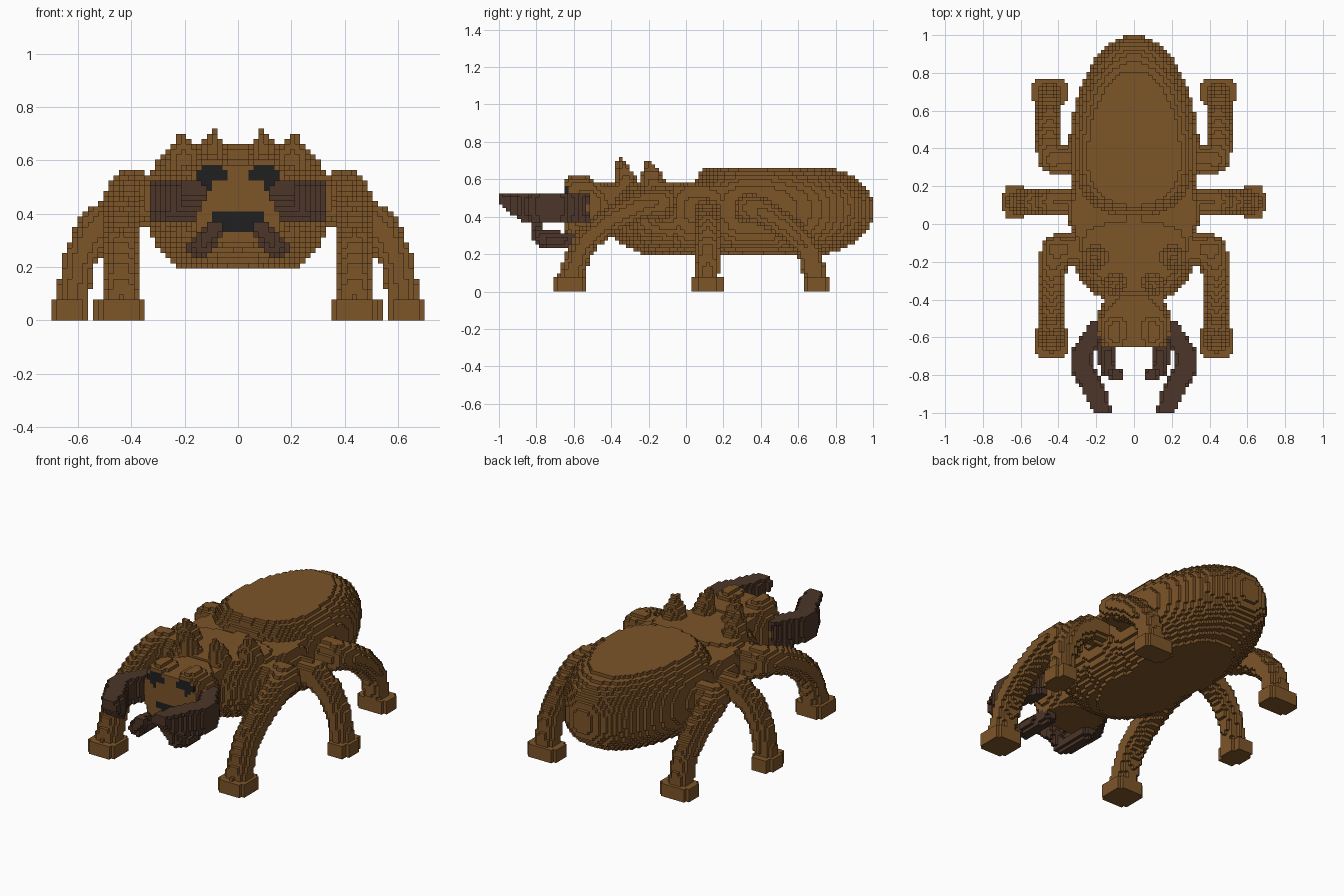
import bpy, bmesh, math
from mathutils import Vector

if "Cube" in bpy.data.objects:
    bpy.data.objects.remove(bpy.data.objects["Cube"], do_unlink=True)

H = 2 / 103  # edge length of one block


def make_material(name, rgb):
    m = bpy.data.materials.new(name)
    m.use_nodes = True
    m.diffuse_color = (*rgb, 1)
    bsdf = m.node_tree.nodes["Principled BSDF"]
    bsdf.inputs["Base Color"].default_value = (*rgb, 1)
    bsdf.inputs["Roughness"].default_value = 0.9
    return m


BROWN = make_material("shell brown", (0.205, 0.090, 0.022))
DARK = make_material("mandible dark brown", (0.072, 0.036, 0.021))
BLACK = make_material("eye black", (0.014, 0.014, 0.014))


# Shape tests: each returns a function telling whether a point is inside
def egg(center, rx, ry_front, ry_back, rz_low, rz_high, z_low, z_high, front_power=2, z_power=2):
    def inside(p):
        d = p - Vector(center)
        ry, e = (ry_front, front_power) if d.y < 0 else (ry_back, 2)
        rz = rz_low if d.z < 0 else rz_high
        return (z_low < p.z < z_high and
                (d.x / rx) ** 2 + abs(d.y / ry) ** e + abs(d.z / rz) ** z_power <= 1)
    return inside


def limb(points):
    """Chain of tapered round segments; each point is x, y, z, radius."""
    pts = [(Vector(q[:3]), q[3]) for q in points]

    def inside(p):
        for (a, ra), (b, rb) in zip(pts, pts[1:]):
            ab = b - a
            t = min(1, max(0, (p - a).dot(ab) / ab.length_squared))
            if (p - a - ab * t).length <= ra + (rb - ra) * t:
                return True
        return False
    return inside


def box(lo, hi):
    return lambda p: all(lo[i] < p[i] < hi[i] for i in range(3))


def union(*shapes):
    return lambda p: any(s(p) for s in shapes)


def mirrored(shape, side):
    return lambda p: p.x * side > 0 and shape(Vector((abs(p.x), p.y, p.z)))


filled = {}  # block -> part name
parts = []


def center_of(c):
    return Vector(((c[0] + 0.5) * H, c[1] * H, (c[2] + 0.5) * H))


def add_part(name, inside, lo, hi, mats=(BROWN,), rule=None):
    """Fill every free block of the bounds whose centre is inside the shape."""
    cells = []
    for i in range(math.floor(lo[0] / H), math.ceil(hi[0] / H) + 1):
        for j in range(max(-51, math.floor(lo[1] / H)), min(51, math.ceil(hi[1] / H)) + 1):
            for k in range(max(0, math.floor(lo[2] / H)), math.ceil(hi[2] / H) + 1):
                c = (i, j, k)
                if c not in filled and inside(center_of(c)):
                    filled[c] = name
                    cells.append(c)
    parts.append((name, cells, mats, rule))


def add_pair(name, shape, lo, hi, mats=(BROWN,)):
    add_part("left_" + name, mirrored(shape, 1), lo, hi, mats)
    add_part("right_" + name, mirrored(shape, -1), (-hi[0], lo[1], lo[2]), (-lo[0], hi[1], hi[2]), mats)


# Body: abdomen, thorax and the waist between them as flattened eggs
add_part("abdomen", egg((0, 0.35, 0.44), 0.346, 0.335, 0.65, 0.295, 0.28, 0.19, 0.66, 2.5, 2.5),
         (-0.4, 0, 0.15), (0.4, 1, 0.7))
add_part("thorax", egg((0, -0.08, 0.42), 0.348, 0.36, 0.13, 0.24, 0.24, 0.19, 0.58),
         (-0.4, -0.45, 0.15), (0.4, 0.1, 0.6))
add_part("waist", egg((0, 0.05, 0.44), 0.346, 0.30, 0.40, 0.295, 0.28, 0.19, 0.56, 2, 2.5),
         (-0.4, -0.3, 0.15), (0.4, 0.5, 0.6))

# Four spikes on the thorax
add_pair("front_spike", limb([(0.10, -0.31, 0.56, 0.068), (0.098, -0.335, 0.64, 0.042),
                              (0.09, -0.357, 0.70, 0.014)]), (0, -0.45, 0.5), (0.2, -0.2, 0.75))
add_pair("rear_spike", limb([(0.20, -0.17, 0.54, 0.09), (0.205, -0.185, 0.61, 0.055),
                             (0.205, -0.195, 0.68, 0.021)]), (0.05, -0.35, 0.5), (0.35, 0, 0.72))


# Head with neck and brow bumps; eyes and mouth are coloured faces on its front
def face_rule(center, normal):
    block = center - normal * H / 2
    if abs(normal.z) > 0.5 or block.y > -0.56:
        return 0
    x, z = abs(block.x), block.z
    eye = ((x - 0.097) / 0.055) ** 2 + ((z - 0.537) / 0.045) ** 2 < 1
    if eye and not (0.055 < x < 0.10 and z < 0.53):
        return 1
    return 1 if 0.33 < z < 0.41 and x < (0.09 if z > 0.37 else 0.062) and normal.y < -0.5 else 0


skull = union(egg((0, -0.54, 0.44), 0.205, 0.20, 0.20, 0.24, 0.24, 0.29, 0.58),
              box((0, -0.50, 0.31), (0.16, -0.34, 0.57)),
              limb([(0.10, -0.60, 0.545, 0.072), (0.10, -0.55, 0.54, 0.078)]))
add_part("head", lambda p: p.y > -0.645 and skull(Vector((abs(p.x), p.y, p.z))),
         (-0.25, -0.7, 0.25), (0.25, -0.3, 0.65), (BROWN, BLACK), face_rule)

# Large upper mandibles: flat curved plan with the underside rising to the tip
plan = limb([(0.19, -0.56, 0, 0.042), (0.28, -0.69, 0, 0.06), (0.275, -0.77, 0, 0.062),
             (0.198, -0.885, 0, 0.052), (0.15, -1.02, 0, 0.036)])


def upper_mandible(p):
    floor = 0.375 + max(0, -0.88 - p.y) * 0.75
    edge = 0.012 if p.z < 0.41 or p.z > 0.50 else 0
    return floor < p.z < 0.52 and plan(Vector((p.x + (edge if p.x > 0.27 else -edge), p.y, 0)))


add_pair("upper_mandible", upper_mandible, (0.05, -1, 0.3), (0.4, -0.45, 0.55), (DARK,))

# Small lower mandibles with little teeth along the top
teeth = [box((0.12, y, 0.28), (0.16, y + 0.022, 0.325)) for y in (-0.74, -0.70, -0.66, -0.62)]
add_pair("lower_mandible",
         union(limb([(0.14, -0.57, 0.28, 0.04), (0.145, -0.72, 0.272, 0.046), (0.13, -0.775, 0.285, 0.042),
                     (0.088, -0.80, 0.345, 0.032)]), *teeth),
         (0.02, -0.86, 0.2), (0.22, -0.5, 0.4), (DARK,))

# Legs: bent limbs, each ending in a foot with notched corners (centre x, y and half sizes)
legs = {
    "front_leg": ([(0.28, -0.14, 0.45, 0.09), (0.41, -0.14, 0.48, 0.085), (0.43, -0.24, 0.46, 0.072),
                   (0.435, -0.40, 0.385, 0.068), (0.435, -0.53, 0.28, 0.068), (0.435, -0.58, 0.19, 0.066),
                   (0.435, -0.61, 0.09, 0.07)],
                  (0.435, -0.62, 0.085, 0.09)),
    "middle_leg": ([(0.28, 0.115, 0.43, 0.07), (0.43, 0.115, 0.425, 0.07), (0.535, 0.115, 0.35, 0.066),
                    (0.595, 0.115, 0.23, 0.062), (0.615, 0.115, 0.12, 0.06), (0.62, 0.115, 0.06, 0.06)],
                   (0.628, 0.115, 0.073, 0.085)),
    "hind_leg": ([(0.28, 0.345, 0.44, 0.078), (0.43, 0.345, 0.445, 0.078), (0.45, 0.42, 0.42, 0.07),
                  (0.45, 0.56, 0.33, 0.068), (0.45, 0.655, 0.22, 0.064), (0.45, 0.685, 0.10, 0.064)],
                 (0.447, 0.70, 0.09, 0.073)),
}
for name, (path, (x, y, hx, hy)) in legs.items():
    foot = union(box((x - hx, y - hy + 0.03, 0), (x + hx, y + hy - 0.03, 0.08)),
                 box((x - hx + 0.02, y - hy, 0), (x + hx - 0.02, y + hy, 0.08)))
    add_pair(name, union(limb(path), foot), (0.2, y - 0.6, 0), (0.75, y + 0.7, 0.62))

# Turn the outer sides of all blocks into meshes
DIRS = [(1, 0, 0), (-1, 0, 0), (0, 1, 0), (0, -1, 0), (0, 0, 1), (0, 0, -1)]
for name, cells, mats, rule in parts:
    bm = bmesh.new()
    verts = {}

    def corner(q):
        key = tuple(round(v / H * 2) for v in q)
        if key not in verts:
            verts[key] = bm.verts.new(q)
        return verts[key]

    for c in cells:
        mid = center_of(c)
        for d in DIRS:
            if tuple(a + b for a, b in zip(c, d)) in filled:
                continue
            n = Vector(d)
            u = Vector((d[1], d[2], d[0]))
            v = n.cross(u)
            m = mid + n * H / 2
            f = bm.faces.new([corner(m + (u * a + v * b) * H / 2)
                              for a, b in ((-1, -1), (1, -1), (1, 1), (-1, 1))])
            if rule:
                f.material_index = rule(m, n)
    mesh = bpy.data.meshes.new(name)
    bm.to_mesh(mesh)
    bm.free()
    for mat in mats:
        mesh.materials.append(mat)
    bpy.context.collection.objects.link(bpy.data.objects.new(name, mesh))
